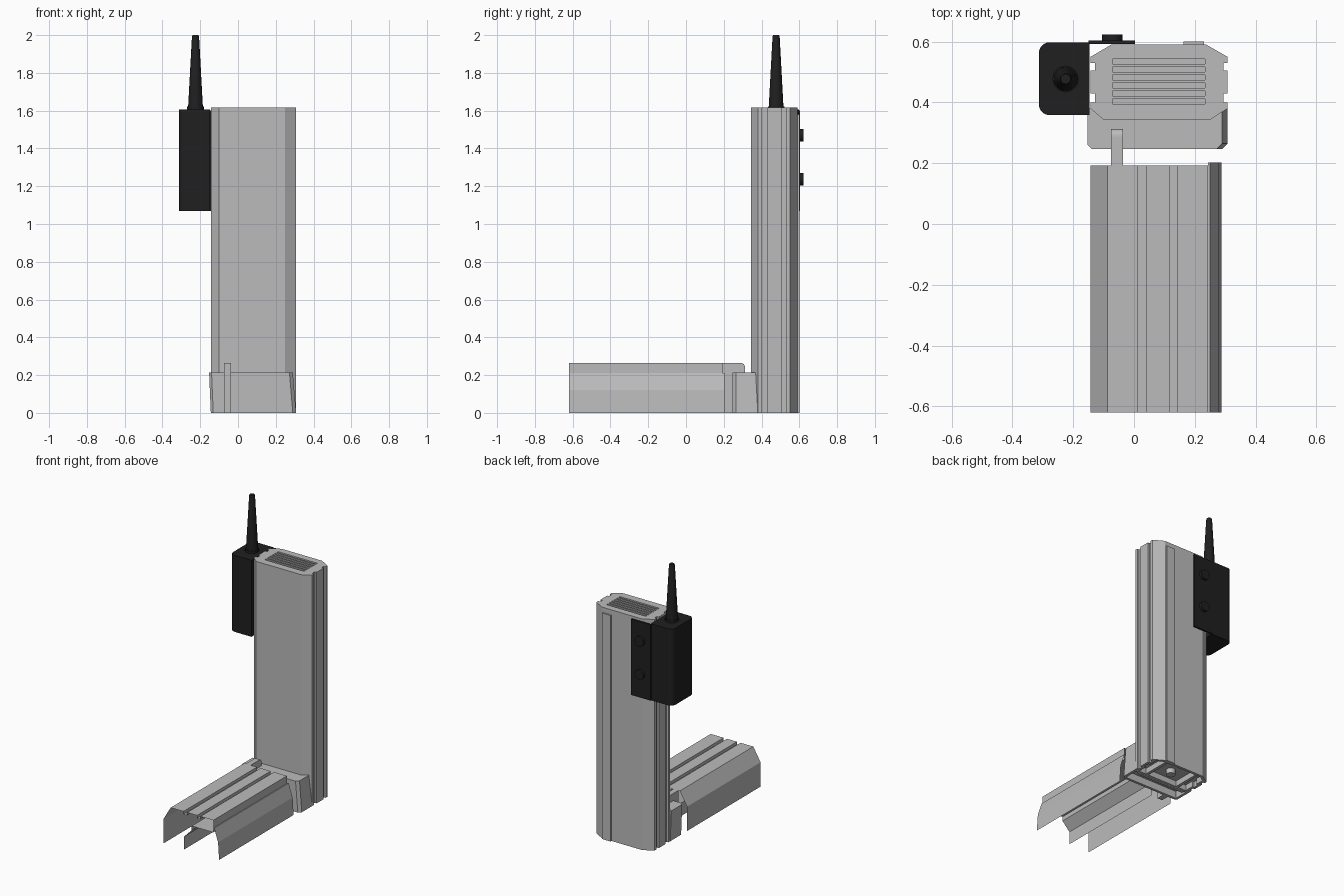
import bpy, bmesh, math
from mathutils import Vector

if "Cube" in bpy.data.objects:
    bpy.data.objects.remove(bpy.data.objects["Cube"])


def material(name, v):
    m = bpy.data.materials.new(name)
    m.diffuse_color = (v, v, v, 1)
    m.use_nodes = True
    m.node_tree.nodes["Principled BSDF"].inputs["Base Color"].default_value = m.diffuse_color
    return m


GREY = material("light grey", 0.5)
BLACK = material("black plastic", 0.014)


def finish(bm, name, mat):
    me = bpy.data.meshes.new(name)
    bm.to_mesh(me)
    bm.free()
    me.materials.append(mat)
    ob = bpy.data.objects.new(name, me)
    bpy.context.collection.objects.link(ob)
    return ob


def prism(name, pts, z0, z1, mat, recess=None):
    """Extrude an xy outline; recess=(wall, depth) hollows the underside."""
    bm = bmesh.new()
    f = bm.faces.new([bm.verts.new((x, y, z0)) for x, y in pts])
    ex = bmesh.ops.extrude_face_region(bm, geom=[f], use_keep_orig=True)
    for v in ex["geom"]:
        if isinstance(v, bmesh.types.BMVert):
            v.co.z = z1
    bmesh.ops.recalc_face_normals(bm, faces=bm.faces)
    if recess:
        bmesh.ops.inset_region(bm, faces=[f], thickness=recess[0], use_even_offset=True)
        top = bmesh.ops.extrude_face_region(bm, geom=[f])
        for v in top["geom"]:
            if isinstance(v, bmesh.types.BMVert):
                v.co.z += recess[1]
        if f.is_valid:
            bmesh.ops.delete(bm, geom=[f], context='FACES')
    return finish(bm, name, mat)


def rect(x0, x1, y0, y1):
    return [(x0, y0), (x1, y0), (x1, y1), (x0, y1)]


def box(name, x0, x1, y0, y1, z0, z1, mat):
    return prism(name, rect(x0, x1, y0, y1), z0, z1, mat)


def lathe(name, centre, rings, mat, axis='Z', sides=24):
    """Stack of (radius, height) rings, closed at both ends."""
    bm = bmesh.new()
    loops = []
    for r, h in rings:
        loop = []
        for i in range(sides):
            a = math.tau * i / sides
            p = (r * math.cos(a), r * math.sin(a), h)
            if axis == 'Y':
                p = (p[0], h, -p[1])
            loop.append(bm.verts.new(Vector(centre) + Vector(p)))
        loops.append(loop)
    for a, b in zip(loops, loops[1:]):
        for i in range(sides):
            j = (i + 1) % sides
            bm.faces.new((a[i], a[j], b[j], b[i])).smooth = True
    bm.faces.new(loops[0][::-1])
    bm.faces.new(loops[-1])
    bmesh.ops.recalc_face_normals(bm, faces=bm.faces)
    return finish(bm, name, mat)


def sheet(name, pts, y0, y1, mat):
    """Thin folded sheet: open xz profile swept along y."""
    bm = bmesh.new()
    a = [bm.verts.new((x, y0, z)) for x, z in pts]
    b = [bm.verts.new((x, y1, z)) for x, z in pts]
    for i in range(len(pts) - 1):
        bm.faces.new((a[i], a[i + 1], b[i + 1], b[i]))
    return finish(bm, name, mat)


# column: chamfered extrusion with two grooves down each side
def side(x, d):
    return [(x, .38), (x, .40), (x - d, .40), (x - d, .43), (x, .43),
            (x, .505), (x - d, .505), (x - d, .53), (x, .53), (x, .55)]


outline = ([(-.10, .343), (.25, .343)] + side(.308, .014)
           + [(.238, .59), (-.075, .59)] + side(-.143, -.014)[::-1])
column = prism("column", outline, 0, 1.608, GREY, recess=(.018, .04))

# top cap with six vent slots
cap = prism("column_cap", outline, 1.608, 1.616, GREY)
bm = bmesh.new()
for i in range(6):
    y = .403 + i * .0264
    c = bmesh.ops.create_cube(bm, size=1)
    for v in c["verts"]:
        v.co = Vector((.082 + v.co.x * .304, y + v.co.y * .0155, 1.61 + v.co.z * .04))
cutter = finish(bm, "vent_cutter", GREY)
cutter.hide_render = True
cutter.hide_set(True)
for ob in (column, cap):
    m = ob.modifiers.new("vents", 'BOOLEAN')
    m.operation, m.object, m.solver = 'DIFFERENCE', cutter, 'EXACT'

# ribs under the column foot, bolt boss, and raised strip on the back
for i, x in enumerate((-.05, .2)):
    box(f"foot_rib_{i}", x, x + .02, .365, .57, 0, .04, GREY)
lathe("foot_boss", (.085, .465, 0), [(.03, .005), (.03, .04)], GREY)
box("back_strip", .163, .23, .588, .6, 0, 1.58, GREY)

# connector block between arm and column, sides slightly tapered
connector = prism("connector", [(-.14, .247), (.29, .247), (.308, .265), (.308, .38),
                                (-.153, .38), (-.153, .26)], 0, .215, GREY, recess=(.018, .05))
for v in connector.data.vertices:
    if v.co.z > .2 and v.co.x > .2:
        v.co.x -= .018
    elif v.co.z < .1 and v.co.x < -.1:
        v.co.x += .009

# arm: open-bottomed folded shell with two grooves on top
Y0, Y1 = -.62, .193
sheet("arm_cover", [(-.143, 0), (-.143, .17), (-.087, .265), (.012, .265), (.012, .245),
                    (.04, .245), (.04, .265), (.117, .265), (.117, .245), (.143, .245),
                    (.143, .265), (.243, .265), (.243, .18), (.075, .18), (.075, .15),
                    (.017, .09), (.017, 0)], Y0, Y1, GREY)
sheet("arm_side_panel", [(.243, .212), (.25, .212), (.28, .12), (.288, 0)], Y0, .203, GREY)

# tongue linking arm and connector, rounded at its end
R = .025
arc = [(.313 - R + R * math.sin(a), .265 - R + R * math.cos(a))
       for a in (math.radians(15 * i) for i in range(7))]
prof = [(.19, 0), (.19, .265)] + arc + [(.313, .215), (.25, .215), (.25, 0)]
bm = bmesh.new()
f = bm.faces.new([bm.verts.new((-.075, y, z)) for y, z in prof])
ex = bmesh.ops.extrude_face_region(bm, geom=[f], use_keep_orig=True)
for v in ex["geom"]:
    if isinstance(v, bmesh.types.BMVert):
        v.co.x = -.037
bmesh.ops.recalc_face_normals(bm, faces=bm.faces)
finish(bm, "tongue", GREY)

# radio box with rounded outer corners
r = .036
pts = [(-.147, .358), (-.147, .598)]
for cy, start in ((.598 - r, 90), (.358 + r, 180)):
    for i in range(7):
        a = math.radians(start + 15 * i)
        pts.append((-.313 + r + r * math.cos(a), cy + r * math.sin(a)))
prism("radio_box", pts, 1.07, 1.605, BLACK)

# mounting plate with two knobs
box("mounting_plate", -.15, .003, .592, .604, 1.07, 1.6, BLACK)
for i, z in enumerate((1.237, 1.47)):
    lathe(f"knob_{i}", (-.072, 0, z), [(.034, .602), (.034, .623)], BLACK, axis='Y')

# antenna
lathe("antenna_collar", (-.225, .477, 0), [(.044, 1.6), (.044, 1.622)], BLACK, sides=12)
lathe("antenna", (-.225, .477, 0), [(.039, 1.62), (.019, 1.99), (.016, 2.0)], BLACK)
for ob in bpy.data.objects:
    if ob.name.startswith(("antenna", "knob", "foot_boss")):
        bpy.context.view_layer.objects.active = ob
        bpy.ops.object.select_all(action='DESELECT')
        ob.select_set(True)
        bpy.ops.object.shade_smooth_by_angle()
